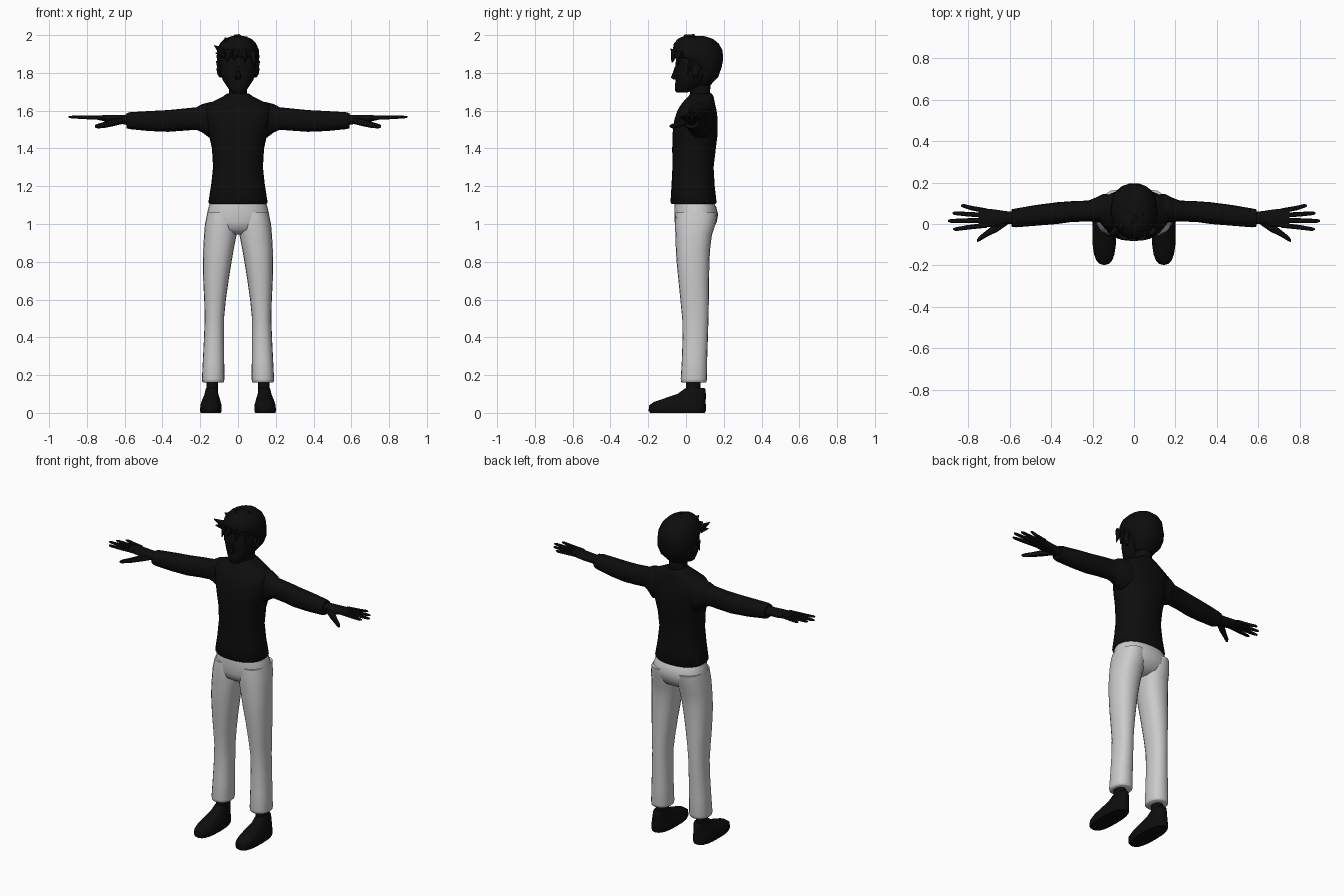
import bpy, bmesh, math
from mathutils import Vector


def material(name, v):
    m = bpy.data.materials.new(name)
    m.diffuse_color = (v, v, v, 1)
    return m


BLACK = material("black", 0.004)
GREY = material("light grey", 0.6)


def finish(bm, name, mat, mirror=False, angle=45):
    bmesh.ops.recalc_face_normals(bm, faces=bm.faces)
    me = bpy.data.meshes.new(name)
    bm.to_mesh(me)
    bm.free()
    ob = bpy.data.objects.new(name, me)
    bpy.context.collection.objects.link(ob)
    me.materials.append(mat)
    bpy.ops.object.select_all(action='DESELECT')
    ob.select_set(True)
    bpy.context.view_layer.objects.active = ob
    bpy.ops.object.shade_smooth_by_angle(angle=math.radians(angle))
    if mirror:
        ob.modifiers.new("mirror", 'MIRROR').use_mirror_merge = False
    return ob


def add_loft(bm, rings, axis='z', n=20, power=2.3):
    """Rings: (position on axis, low a, high a, low b, high b)."""
    loops = []
    for t, a0, a1, b0, b1 in rings:
        loop = []
        for i in range(n):
            c, s = math.cos(math.tau * i / n), math.sin(math.tau * i / n)
            a = (a0 + a1) / 2 + (a1 - a0) / 2 * math.copysign(abs(c) ** (2 / power), c)
            b = (b0 + b1) / 2 + (b1 - b0) / 2 * math.copysign(abs(s) ** (2 / power), s)
            loop.append(bm.verts.new((a, b, t) if axis == 'z' else (t, a, b)))
        loops.append(loop)
    for lo, hi in zip(loops, loops[1:]):
        for i in range(n):
            j = (i + 1) % n
            bm.faces.new((lo[i], lo[j], hi[j], hi[i]))
    bm.faces.new(loops[0][::-1])
    bm.faces.new(loops[-1])


def loft(name, mat, rings, mirror=False, **kw):
    bm = bmesh.new()
    add_loft(bm, rings, **kw)
    return finish(bm, name, mat, mirror)


def add_spike(bm, base, tip, r):
    base, tip = Vector(base), Vector(tip)
    d = tip - base
    geo = bmesh.ops.create_cone(bm, cap_ends=True, segments=5, radius1=r, radius2=0.002, depth=d.length)
    rot = d.to_track_quat('Z', 'Y').to_matrix()
    for v in geo['verts']:
        v.co = rot @ v.co + (base + tip) / 2


# Shirt body with sloping shoulders
loft("shirt", BLACK, [
    (1.105, -.15, .15, -.075, .155), (1.115, -.157, .157, -.082, .162),
    (1.20, -.143, .143, -.077, .152), (1.30, -.132, .132, -.072, .146),
    (1.40, -.138, .138, -.073, .158), (1.48, -.156, .156, -.071, .168),
    (1.55, -.172, .172, -.062, .168), (1.60, -.18, .18, -.046, .162),
    (1.63, -.17, .17, -.028, .155), (1.655, -.12, .12, -.008, .15),
    (1.675, -.08, .08, .012, .146), (1.692, -.055, .055, .025, .135)], n=28)

# Sleeves
loft("sleeves", BLACK, [
    (.08, .0, .14, 1.47, 1.645), (.15, .005, .145, 1.455, 1.645),
    (.19, .01, .125, 1.485, 1.635), (.22, .012, .113, 1.499, 1.618),
    (.30, .01, .11, 1.493, 1.61), (.37, .0, .105, 1.488, 1.603),
    (.47, -.008, .092, 1.492, 1.598), (.57, -.016, .075, 1.502, 1.592),
    (.59, -.013, .071, 1.507, 1.587)], axis='x', mirror=True)

# Hands: palm, four fingers and thumb
bm = bmesh.new()
add_loft(bm, [
    (.57, .002, .058, 1.52, 1.58), (.62, -.002, .062, 1.53, 1.578),
    (.67, -.012, .07, 1.535, 1.577), (.72, -.016, .075, 1.546, 1.576),
    (.75, -.012, .07, 1.553, 1.574)], axis='x', n=14)
for y0, tip_x, tip_y in ((.063, .835, .088), (.042, .875, .052), (.018, .897, .015), (-.006, .872, -.025)):
    mid_x, mid_y = .72 + (tip_x - .72) * .55, y0 + (tip_y - y0) * .55
    add_loft(bm, [
        (.71, y0 - .012, y0 + .012, 1.552, 1.575),
        (mid_x, mid_y - .011, mid_y + .011, 1.555, 1.574),
        (tip_x - .012, tip_y - .009, tip_y + .009, 1.56, 1.573),
        (tip_x, tip_y - .004, tip_y + .004, 1.563, 1.571)], axis='x', n=8)
add_loft(bm, [
    (.61, -.004, .035, 1.53, 1.565), (.66, -.038, .01, 1.518, 1.558),
    (.71, -.062, -.03, 1.508, 1.54), (.745, -.083, -.058, 1.506, 1.53),
    (.757, -.087, -.074, 1.511, 1.524)], axis='x', n=8)
finish(bm, "hands", BLACK, True)

# Trousers: hips and a pair of legs
loft("trouser_hips", GREY, [
    (1.12, -.145, .145, -.058, .143), (1.09, -.156, .156, -.062, .16),
    (1.05, -.165, .165, -.062, .17), (1.01, -.168, .168, -.06, .163),
    (.97, -.13, .13, -.05, .14), (.945, -.05, .05, -.01, .095)], n=28)
loft("trouser_legs", GREY, [
    (1.06, .01, .162, -.055, .165), (1.0, .002, .175, -.059, .157),
    (.94, .008, .18, -.056, .137), (.87, .022, .184, -.054, .128),
    (.80, .034, .185, -.05, .124), (.70, .05, .184, -.04, .122),
    (.60, .064, .179, -.03, .121), (.50, .074, .176, -.02, .119),
    (.40, .074, .18, -.018, .116), (.28, .073, .186, -.022, .112),
    (.18, .072, .191, -.028, .111), (.165, .074, .189, -.026, .109),
    (.16, .08, .183, -.02, .103)], mirror=True)

# Shoes and ankles
loft("shoes", BLACK, [
    (0, .09, .197, -.19, .1), (.012, .086, .201, -.198, .105),
    (.04, .087, .199, -.195, .105), (.058, .092, .194, -.17, .104),
    (.08, .098, .185, -.105, .105), (.10, .104, .177, -.045, .105),
    (.125, .108, .171, -.012, .103), (.132, .111, .168, .0, .098)], mirror=True, power=2.6)
loft("ankles", BLACK, [(.09, .105, .17, -.005, .08), (.13, .106, .168, .0, .077),
                       (.20, .106, .168, .0, .077)], mirror=True, n=12)

# Neck and head
loft("neck", BLACK, [(1.64, -.055, .055, .02, .135), (1.70, -.048, .048, .022, .128),
                     (1.78, -.05, .05, .02, .13)], n=16)
loft("head", BLACK, [
    (1.697, -.028, .028, -.05, .01), (1.705, -.042, .042, -.057, .035),
    (1.73, -.06, .06, -.058, .09), (1.76, -.08, .08, -.056, .13),
    (1.80, -.095, .095, -.056, .155), (1.85, -.1, .1, -.055, .17),
    (1.91, -.1, .1, -.05, .17), (1.96, -.07, .07, -.02, .13)])

# Nose and ears
bm = bmesh.new()
add_loft(bm, [(1.765, -.014, .014, -.066, -.03), (1.775, -.017, .017, -.08, -.03),
              (1.80, -.012, .012, -.07, -.03), (1.835, -.008, .008, -.058, -.03)], n=8)
finish(bm, "nose", BLACK)
loft("ears", BLACK, [(1.775, .085, .097, .04, .06), (1.79, .086, .108, .032, .068),
                     (1.82, .088, .115, .028, .078), (1.838, .09, .108, .04, .075)], mirror=True, n=10)

# Hair cap with pointed locks
bm = bmesh.new()
add_loft(bm, [
    (1.735, -.055, .055, .05, .13), (1.78, -.088, .088, .055, .172),
    (1.83, -.106, .106, .035, .19), (1.865, -.111, .111, -.02, .197),
    (1.885, -.113, .113, -.062, .198), (1.92, -.111, .111, -.073, .195),
    (1.955, -.096, .096, -.066, .175), (1.98, -.072, .072, -.045, .145),
    (1.994, -.035, .035, -.015, .10)], n=18, power=2.1)
for base, tip, r in (
        ((-.085, -.03, 1.915), (-.125, -.06, 1.945), .022),
        ((-.08, -.03, 1.90), (-.118, -.055, 1.905), .022),
        ((-.05, -.055, 1.92), (-.06, -.072, 1.855), .026),
        ((-.01, -.06, 1.92), (-.02, -.077, 1.865), .026),
        ((.035, -.055, 1.92), (.04, -.074, 1.855), .026),
        ((.08, -.03, 1.91), (.09, -.05, 1.835), .026),
        ((-.05, .0, 1.96), (-.07, -.03, 1.985), .03),
        ((.0, .03, 1.975), (-.02, -.01, 2.0), .035),
        ((.03, .06, 1.97), (.05, .04, 1.992), .03),
        ((.1, .03, 1.86), (.1, .01, 1.79), .018),
        ((-.1, .03, 1.86), (-.1, .01, 1.79), .018)):
    add_spike(bm, base, tip, r)
finish(bm, "hair", BLACK, angle=30)
